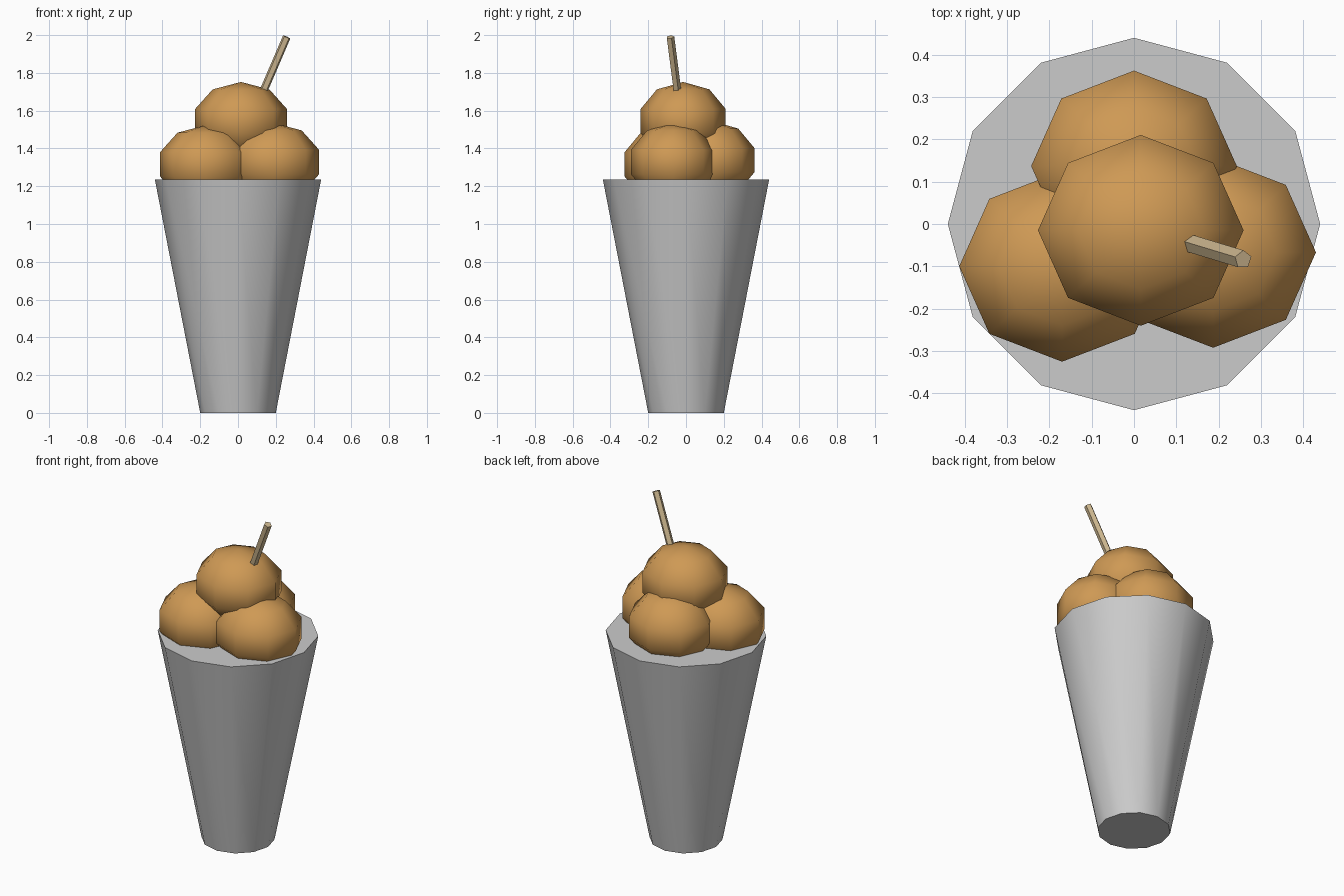
import bpy, bmesh, math
from mathutils import Vector

if "Cube" in bpy.data.objects:
    bpy.data.objects.remove(bpy.data.objects["Cube"])


def material(name, rgb):
    m = bpy.data.materials.new(name)
    m.diffuse_color = (*rgb, 1)
    m.use_nodes = True
    m.node_tree.nodes["Principled BSDF"].inputs["Base Color"].default_value = m.diffuse_color
    return m


def link(name, bm, smooth_angle=None, mat=None):
    """Turn a bmesh into a named object, smooth below the given edge angle."""
    if smooth_angle is not None:
        for f in bm.faces:
            f.smooth = True
        for e in bm.edges:
            e.smooth = e.calc_face_angle(0) < math.radians(smooth_angle)
    me = bpy.data.meshes.new(name)
    bm.to_mesh(me)
    bm.free()
    ob = bpy.data.objects.new(name, me)
    bpy.context.scene.collection.objects.link(ob)
    if mat:
        me.materials.append(mat)
    return ob


def frustum(sides, r_bottom, r_top, height):
    bm = bmesh.new()
    bmesh.ops.create_cone(bm, cap_ends=True, segments=sides,
                          radius1=r_bottom, radius2=r_top, depth=height)
    return bm


caramel = material("caramel", (0.62, 0.32, 0.09))
wafer = material("wafer", (0.62, 0.48, 0.28))

# Tapered twelve-sided cup
CUP_H = 1.235
cup = link("cup", frustum(12, 0.20, 0.44, CUP_H), 50)
cup.location.z = CUP_H / 2

# Three resting scoops and one on top, slightly flattened low-poly balls
SCOOP = Vector((0.2555, 0.237, 0.207))
scoops = {
    "scoop_left": (-0.17, -0.10, 1.523),
    "scoop_right": (0.187, -0.067, 1.535),
    "scoop_back": (0.0, 0.137, 1.545),
    "scoop_top": (0.016, -0.015, 1.752),
}
for name, (x, y, top) in scoops.items():
    bm = bmesh.new()
    bmesh.ops.create_uvsphere(bm, u_segments=8, v_segments=5, radius=1)
    bmesh.ops.scale(bm, vec=SCOOP, verts=bm.verts)
    ball = link(name, bm, 80, caramel)
    ball.location = (x, y, top - SCOOP.z)

# Five-sided leaning stick pushed into the top scoop
tip = Vector((0.258, -0.084, 1.99))
direction = Vector((0.43, -0.13, 1)).normalized()
length = 0.48
stick = link("stick", frustum(5, 0.022, 0.022, length), None, wafer)
stick.rotation_mode = 'QUATERNION'
stick.rotation_quaternion = Vector((0, 0, 1)).rotation_difference(direction)
stick.location = tip - direction * length / 2
